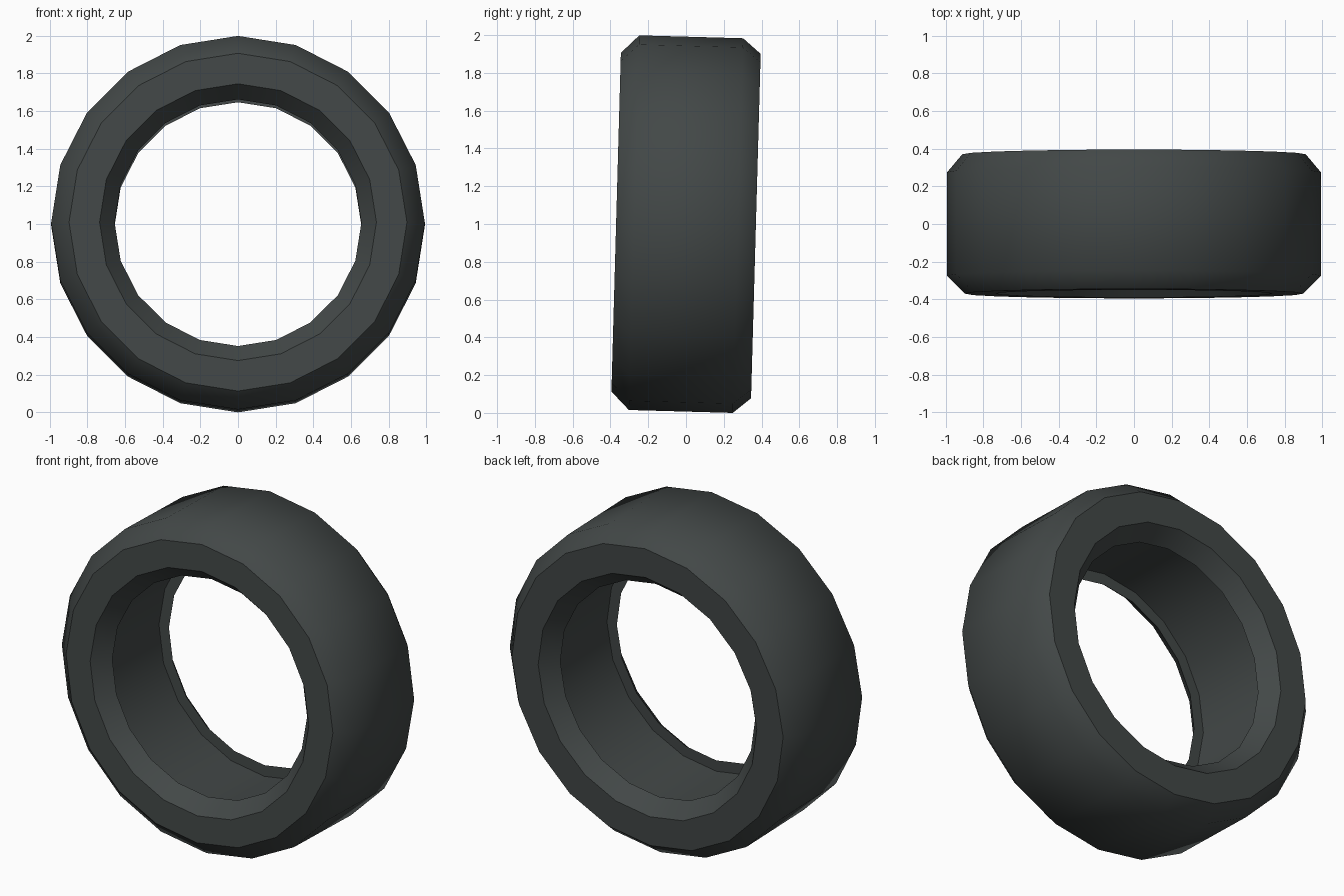
import bpy, bmesh, math
from mathutils import Matrix

if "Cube" in bpy.data.objects:
    bpy.data.objects.remove(bpy.data.objects["Cube"])

SIDES = 20
TILT = math.radians(-1.6)

# Closed cross-section: (radius, position along the axle, front is negative)
PROFILE = [
    (0.992, -0.275), (0.992, 0.275),   # tread
    (0.912, 0.37), (0.735, 0.37),      # rear sidewall
    (0.655, 0.272), (0.722, 0.272),    # rear bead lip
    (0.722, -0.272), (0.655, -0.272),  # inner wall, front bead lip
    (0.735, -0.37), (0.897, -0.37),    # front sidewall
]

rubber = bpy.data.materials.new("dark grey rubber")
rubber.diffuse_color = (0.055, 0.064, 0.063, 1)
rubber.use_nodes = True
rubber.node_tree.nodes["Principled BSDF"].inputs["Base Color"].default_value = rubber.diffuse_color

# Tyre: cross-section turned around the axle
bm = bmesh.new()
rings = []
for i in range(SIDES):
    a = 2 * math.pi * i / SIDES
    rings.append([bm.verts.new((r * math.sin(a), y, r * math.cos(a))) for r, y in PROFILE])
n = len(PROFILE)
for i in range(SIDES):
    a, b = rings[i], rings[(i + 1) % SIDES]
    for j in range(n):
        k = (j + 1) % n
        bm.faces.new((a[j], a[k], b[k], b[j]))
bmesh.ops.recalc_face_normals(bm, faces=bm.faces)

# Slight backward lean, then lift onto the ground
bm.transform(Matrix.Translation((0, 0, 1)) @ Matrix.Rotation(TILT, 4, 'X'))
low = min(v.co.z for v in bm.verts)
bmesh.ops.translate(bm, verts=bm.verts, vec=(0, 0, -low))

mesh = bpy.data.meshes.new("tyre")
bm.to_mesh(mesh)
bm.free()
mesh.materials.append(rubber)
tyre = bpy.data.objects.new("tyre", mesh)
bpy.context.collection.objects.link(tyre)
bpy.context.view_layer.objects.active = tyre
tyre.select_set(True)
bpy.ops.object.shade_smooth_by_angle(angle=math.radians(45))
